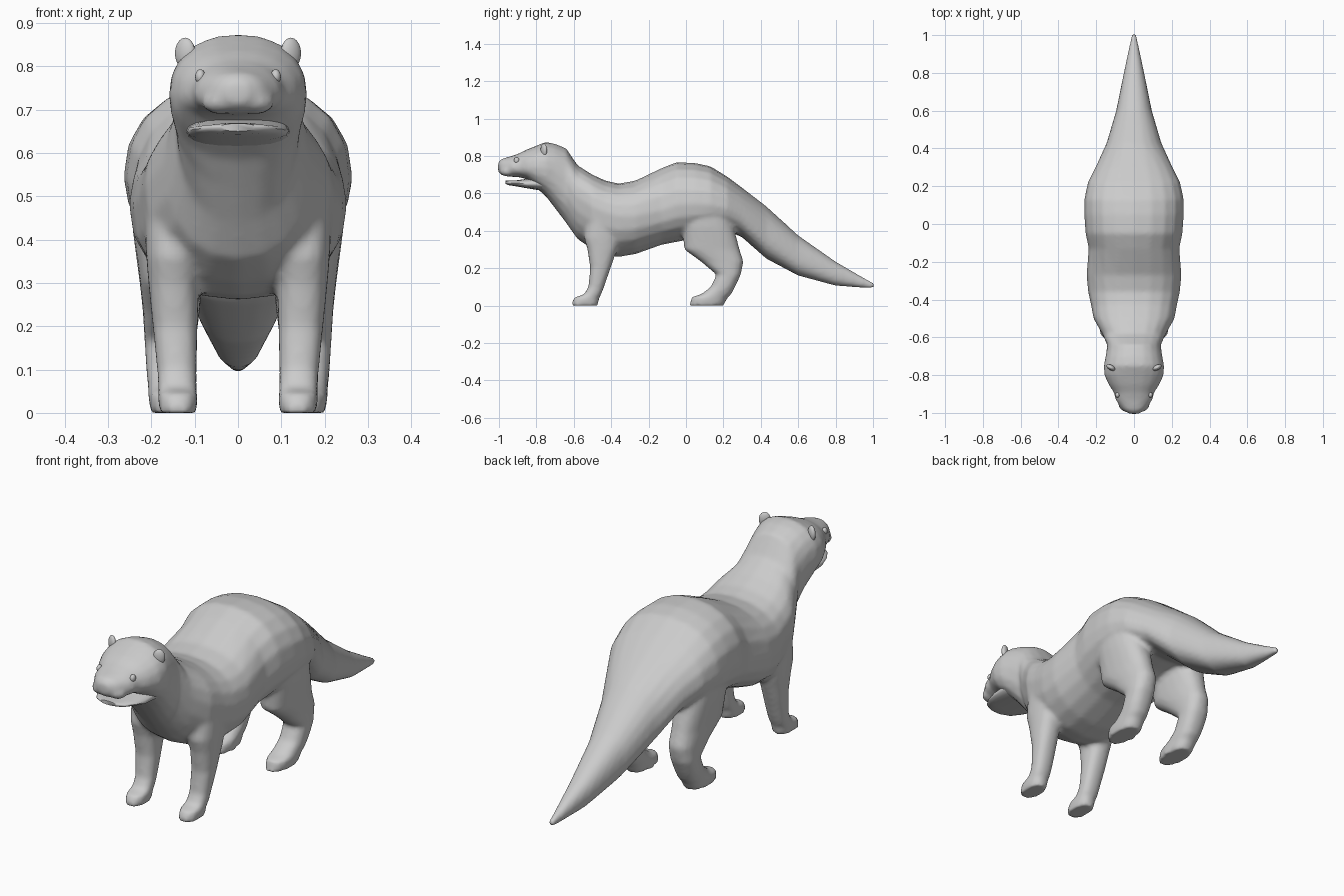
import bpy, bmesh, math
from mathutils import Matrix, Vector

if "Cube" in bpy.data.objects:
    bpy.data.objects.remove(bpy.data.objects["Cube"])

fur = bpy.data.materials.new("grey fur")
fur.diffuse_color = (0.6, 0.6, 0.6, 1)
fur.use_nodes = True
fur.node_tree.nodes["Principled BSDF"].inputs["Base Color"].default_value = fur.diffuse_color
SIDES = 20


def loft(bm, rings):
    """Skin a list of closed rings of points and cap both ends."""
    loops = [[bm.verts.new(p) for p in r] for r in rings]
    for a, b in zip(loops, loops[1:]):
        for i in range(len(a)):
            j = (i + 1) % len(a)
            bm.faces.new((a[i], a[j], b[j], b[i]))
    bm.faces.new(loops[0][::-1])
    bm.faces.new(loops[-1])


def power(v, n):
    return math.copysign(abs(v) ** (2 / n), v)


def slice_y(y, w, top, mid, bottom):
    """Upright section: half width, top, widest height, bottom."""
    pts = []
    for i in range(SIDES):
        a = 2 * math.pi * i / SIDES
        s = power(math.sin(a), 2.25)
        h = top - mid if s > 0 else mid - bottom
        pts.append((w * power(math.cos(a), 2.25), y, mid + s * h))
    return pts


def slice_z(side, z, y0, y1, x0, x1):
    """Level section of a leg."""
    pts = []
    for i in range(SIDES):
        a = 2 * math.pi * i / SIDES
        pts.append((side * ((x0 + x1) / 2 + (x1 - x0) / 2 * power(math.cos(a), 2.4)),
                    (y0 + y1) / 2 + (y1 - y0) / 2 * power(math.sin(a), 2.4), z))
    return pts


def ball(bm, loc, size, turn=0):
    m = Matrix.Translation(loc) @ Matrix.Rotation(turn, 4, 'Z') @ Matrix.Diagonal((*size, 1))
    bmesh.ops.create_uvsphere(bm, u_segments=16, v_segments=10, radius=1, matrix=m)


def finish(name, bm):
    bmesh.ops.recalc_face_normals(bm, faces=bm.faces[:])
    me = bpy.data.meshes.new(name)
    bm.to_mesh(me)
    bm.free()
    me.materials.append(fur)
    ob = bpy.data.objects.new(name, me)
    bpy.context.collection.objects.link(ob)
    for o in bpy.context.selected_objects:
        o.select_set(False)
    ob.select_set(True)
    bpy.context.view_layer.objects.active = ob
    bpy.ops.object.shade_smooth_by_angle(angle=math.radians(50))
    return ob


# sections: y, half width, top, widest height, bottom
HEAD = [
    (-1.005, .025, .765, .74, .715), (-.985, .06, .785, .735, .695),
    (-.93, .098, .80, .735, .688), (-.89, .108, .815, .735, .686),
    (-.85, .135, .835, .735, .675), (-.80, .157, .855, .738, .628),
    (-.75, .16, .875, .735, .585), (-.70, .15, .865, .72, .52),
    (-.64, .142, .84, .67, .44)]
TORSO = [
    (-.58, .17, .75, .58, .355), (-.50, .215, .70, .53, .30),
    (-.43, .228, .668, .50, .27), (-.36, .243, .652, .48, .26),
    (-.27, .252, .668, .48, .275), (-.13, .24, .735, .51, .325),
    (-.05, .257, .767, .54, .34), (.05, .264, .762, .545, .36),
    (.13, .264, .745, .54, .39), (.22, .245, .69, .52, .40)]
TAIL = [
    (.30, .205, .63, .48, .365), (.43, .145, .53, .37, .25),
    (.60, .095, .375, .25, .16), (.80, .054, .235, .165, .106),
    (.93, .027, .16, .125, .096), (1.01, .01, .117, .105, .092)]

# legs: z, front y, back y, inner x, outer x
FRONT_LEG = [
    (.50, -.53, -.32, .06, .22), (.36, -.545, -.35, .08, .212),
    (.30, -.527, -.368, .09, .207), (.20, -.512, -.403, .093, .197),
    (.10, -.522, -.438, .095, .187), (.06, -.545, -.453, .095, .185),
    (.042, -.60, -.463, .093, .185), (0, -.615, -.472, .095, .182)]
HIND_LEG = [
    (.55, -.02, .22, .06, .25), (.42, -.02, .255, .07, .243),
    (.30, -.01, .287, .082, .227), (.235, .08, .308, .088, .22),
    (.165, .163, .293, .097, .216), (.10, .133, .263, .098, .212),
    (.06, .08, .242, .097, .208), (.045, .03, .225, .097, .208),
    (0, .018, .20, .098, .202)]

# head, torso, tail and legs fused into one smooth skin
bm = bmesh.new()
loft(bm, [slice_y(*s) for s in HEAD + TORSO + TAIL])
for side in (-1, 1):
    for leg in (FRONT_LEG, HIND_LEG):
        loft(bm, [slice_z(side, *s) for s in leg])
    # whisker pads
    ball(bm, (side * .04, -.953, .717), (.045, .042, .028))
body = finish("body", bm)
fuse = body.modifiers.new("fuse", 'REMESH')
fuse.mode = 'VOXEL'
fuse.voxel_size = 0.011
fuse.use_smooth_shade = True
soft = body.modifiers.new("soften", 'SMOOTH')
soft.factor = 0.5
soft.iterations = 5
bpy.ops.object.convert(target='MESH')

# lower jaw, slightly open
bm = bmesh.new()
loft(bm, [slice_y(*s) for s in (
    (-.965, .04, .668, .66, .65), (-.945, .075, .669, .657, .643),
    (-.90, .102, .67, .655, .636), (-.85, .117, .678, .65, .627),
    (-.76, .12, .69, .65, .612))])
finish("lower_jaw", bm)

# ears, eyes and nose
for side, label in ((-1, "left"), (1, "right")):
    bm = bmesh.new()
    ball(bm, (side * .122, -.76, .83), (.026, .014, .036), side * .5)
    finish(label + "_ear", bm)
    bm = bmesh.new()
    ball(bm, (side * .087, -.905, .776), (.012, .015, .017))
    finish(label + "_eye", bm)
bm = bmesh.new()
ball(bm, (0, -.982, .752), (.03, .018, .018))
finish("nose", bm)
